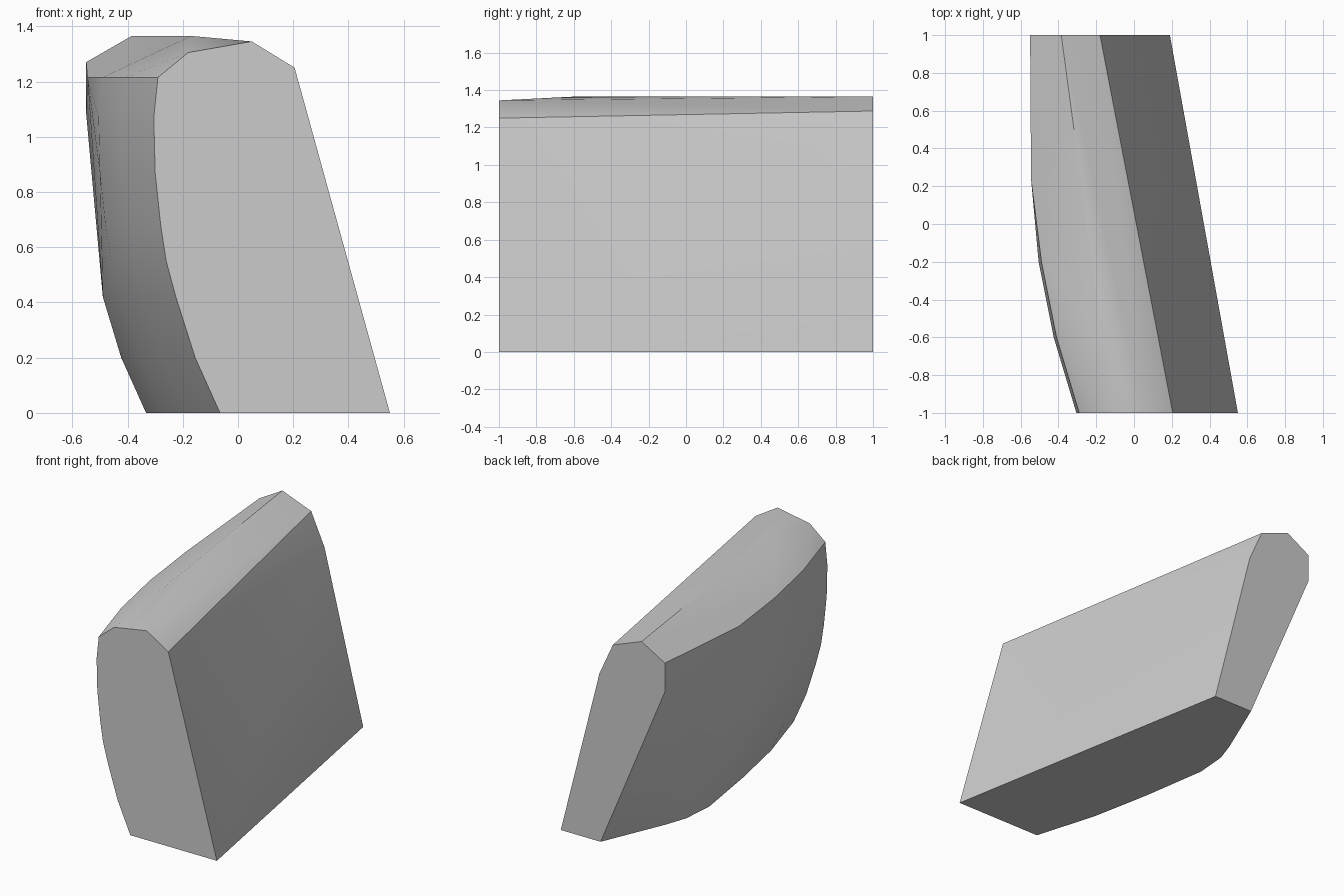
import bpy, bmesh, math

cube = bpy.data.objects.get("Cube")
if cube:
    bpy.data.objects.remove(cube, do_unlink=True)

# One plain grey
grey = bpy.data.materials.new("plain grey")
grey.use_nodes = True
colour = (0.6, 0.6, 0.6, 1)
grey.diffuse_color = colour
grey.node_tree.nodes["Principled BSDF"].inputs["Base Color"].default_value = colour

# Front end outline (x, z): straight side and crown, then the curved side going down
crown = [(0.55, 0), (0.205, 1.25), (0.05, 1.345), (-0.18, 1.305)]
curved_side = [(-0.29, 1.215), (-0.305, 1.07), (-0.30, 0.87), (-0.28, 0.68),
               (-0.26, 0.55), (-0.225, 0.42), (-0.155, 0.2), (-0.065, 0)]

# Back end outline
back = [(0.19, 0), (-0.085, 1.08), (-0.18, 1.288), (-0.385, 1.365),
        (-0.55, 1.27), (-0.55, 1.085), (-0.093, 0)]

points = [(x, -1, z) for x, z in crown + curved_side]
points += [(x, 1, z) for x, z in back]

# Curved side swept backwards while it bulges outwards
for y, bulge in [(-0.6, 0.12), (-0.2, 0.2), (0.24, 0.268)]:
    for x, z in curved_side:
        points.append((max(x - bulge, -0.46 - 0.07 * z), y, z))

# Top ridge bump and the bottom corner rounding into the back end
points += [(-0.17, -0.6, 1.365), (-0.316, 0.45, 0), (-0.267, 0.59, 0)]

# Skin the convex body
bm = bmesh.new()
for p in points:
    bm.verts.new(p)
hull = bmesh.ops.convex_hull(bm, input=bm.verts)
loose = {v for v in hull["geom_interior"] if isinstance(v, bmesh.types.BMVert)}
bmesh.ops.delete(bm, geom=list(loose), context="VERTS")
bmesh.ops.dissolve_limit(bm, angle_limit=math.radians(0.5), verts=bm.verts, edges=bm.edges)
bmesh.ops.recalc_face_normals(bm, faces=bm.faces)
mesh = bpy.data.meshes.new("rounded_block")
bm.to_mesh(mesh)
bm.free()
mesh.materials.append(grey)

block = bpy.data.objects.new("rounded_block", mesh)
bpy.context.collection.objects.link(block)
bpy.ops.object.select_all(action="DESELECT")
block.select_set(True)
bpy.context.view_layer.objects.active = block
bpy.ops.object.shade_smooth_by_angle(angle=math.radians(30))
